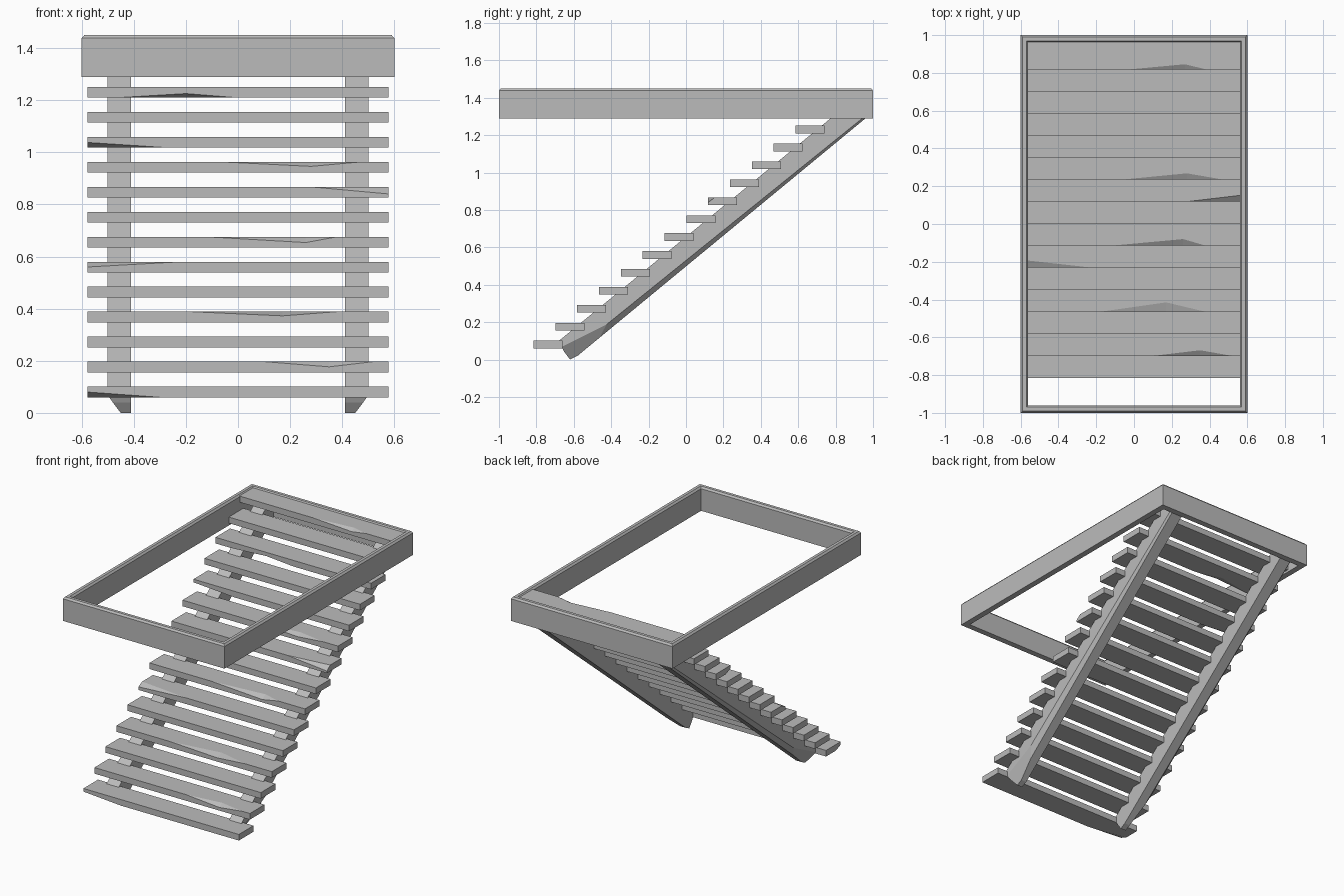
import bpy, bmesh
from mathutils import Vector

if "Cube" in bpy.data.objects:
    bpy.data.objects.remove(bpy.data.objects["Cube"])

wood = bpy.data.materials.new("grey_wood")
wood.diffuse_color = (0.5, 0.5, 0.5, 1)
wood.use_nodes = True
wood.node_tree.nodes["Principled BSDF"].inputs["Base Color"].default_value = wood.diffuse_color


def finish(bm, name):
    bmesh.ops.remove_doubles(bm, verts=bm.verts, dist=0.0002)
    bmesh.ops.recalc_face_normals(bm, faces=bm.faces)
    me = bpy.data.meshes.new(name)
    bm.to_mesh(me)
    bm.free()
    me.materials.append(wood)
    ob = bpy.data.objects.new(name, me)
    bpy.context.collection.objects.link(ob)
    return ob


def loft(bm, rings, closed=False):
    """Bridge equal-sized rings of points, capping the ends unless closed."""
    vs = [[bm.verts.new(p) for p in r] for r in rings]
    n = len(vs[0])
    pairs = list(zip(vs, vs[1:]))
    if closed:
        pairs.append((vs[-1], vs[0]))
    for a, b in pairs:
        for i in range(n):
            j = (i + 1) % n
            bm.faces.new((a[i], a[j], b[j], b[i]))
    if not closed:
        bm.faces.new(vs[0])
        bm.faces.new(vs[-1][::-1])


# Hatch frame: one bevelled profile (inset, height) swept around the rectangle
bm = bmesh.new()
profile = [(0, 1.29), (0, 1.438), (0.01, 1.45), (0.03, 1.45), (0.04, 1.438), (0.04, 1.29)]
corners = [(-1, -1), (1, -1), (1, 1), (-1, 1)]
loft(bm, [[(sx * (0.6 - d), sy * (1 - d), z) for d, z in profile] for sx, sy in corners], True)
finish(bm, "hatch_frame")

# Treads: boards with a chip worn out of the front edge
HALF, DEPTH, THICK = 0.577, 0.155, 0.041
# tread number: chip start, peak, end, depth along y, depth along z, on lower edge
chips = {
    0: (-HALF, -HALF, -0.3, 0.05, 0.02, True),
    1: (0.1, 0.35, 0.52, 0.03, 0.02, False),
    3: (-0.18, 0.17, 0.38, 0.05, 0.016, False),
    5: (-HALF, -HALF, -0.22, 0.04, 0.02, False),
    6: (-0.12, 0.26, 0.38, 0.035, 0.022, False),
    8: (0.28, HALF, HALF, 0.035, 0.027, False),
    9: (-0.06, 0.28, 0.47, 0.033, 0.017, False),
    10: (-HALF, -HALF, -0.27, 0.05, 0.02, True),
    12: (-0.47, -0.2, 0.0, 0.05, 0.016, True),
    14: (-0.02, 0.27, 0.38, 0.027, 0.016, False),
}


def tread(i):
    y, z = -0.815 + 0.1167 * i, 0.06 + 0.0958 * i
    x0, xm, x1, dy, dz, low = chips.get(i, (0, 0, 0, 0, 0, False))
    stations = sorted({-HALF, x0, xm, x1, HALF}) if dy else [-HALF, HALF]
    rings = []
    for x in stations:
        k = 1 if dy and x == xm else 0
        a, b = k * dy, k * dz
        if low:
            ring = [(y + DEPTH, z), (y + DEPTH, z + THICK), (y, z + THICK), (y, z + b), (y + a, z)]
        else:
            ring = [(y + DEPTH, z + THICK), (y + DEPTH, z), (y, z), (y, z + THICK - b), (y + a, z + THICK)]
        rings.append([(x, *p) for p in ring])
    bm = bmesh.new()
    loft(bm, rings)
    bmesh.ops.remove_doubles(bm, verts=bm.verts, dist=0.0002)
    bmesh.ops.triangulate(bm, faces=bm.faces)
    finish(bm, f"tread_{i + 1}")


for i in range(15):
    tread(i)

# Stringers: sloping beams with a cut foot and a worn outer lower edge
side = [(-0.68, 0.10), (-0.65, 0.04), (-0.62, 0.0), (-0.58, 0.02), (0.96, 1.29), (0.96, 1.40), (0.908, 1.40)]
for s, name in ((-1, "left_stringer"), (1, "right_stringer")):
    bm = bmesh.new()
    loft(bm, [[(s * x, y, z) for y, z in side] for x in (0.41, 0.50)])
    # long taper, then a deeper cut at the foot
    for p in (((0.50, -0.36, 0.24), (0.50, 0.93, 1.28), (0.475, 0.0, 0.495)),
              ((0.50, -0.58, 0.11), (0.50, -0.36, 0.22), (0.45, -0.58, 0.02))):
        a, b, c = (Vector((s * q[0], q[1], q[2])) for q in p)
        n = (b - a).cross(c - a)
        if n.z > 0:
            n = -n
        bmesh.ops.recalc_face_normals(bm, faces=bm.faces)
        cut = bmesh.ops.bisect_plane(bm, geom=bm.verts[:] + bm.edges[:] + bm.faces[:],
                                     plane_co=a, plane_no=n, clear_outer=True)
        edges = [e for e in cut["geom_cut"] if isinstance(e, bmesh.types.BMEdge)]
        bmesh.ops.holes_fill(bm, edges=edges, sides=0)
    finish(bm, name)
